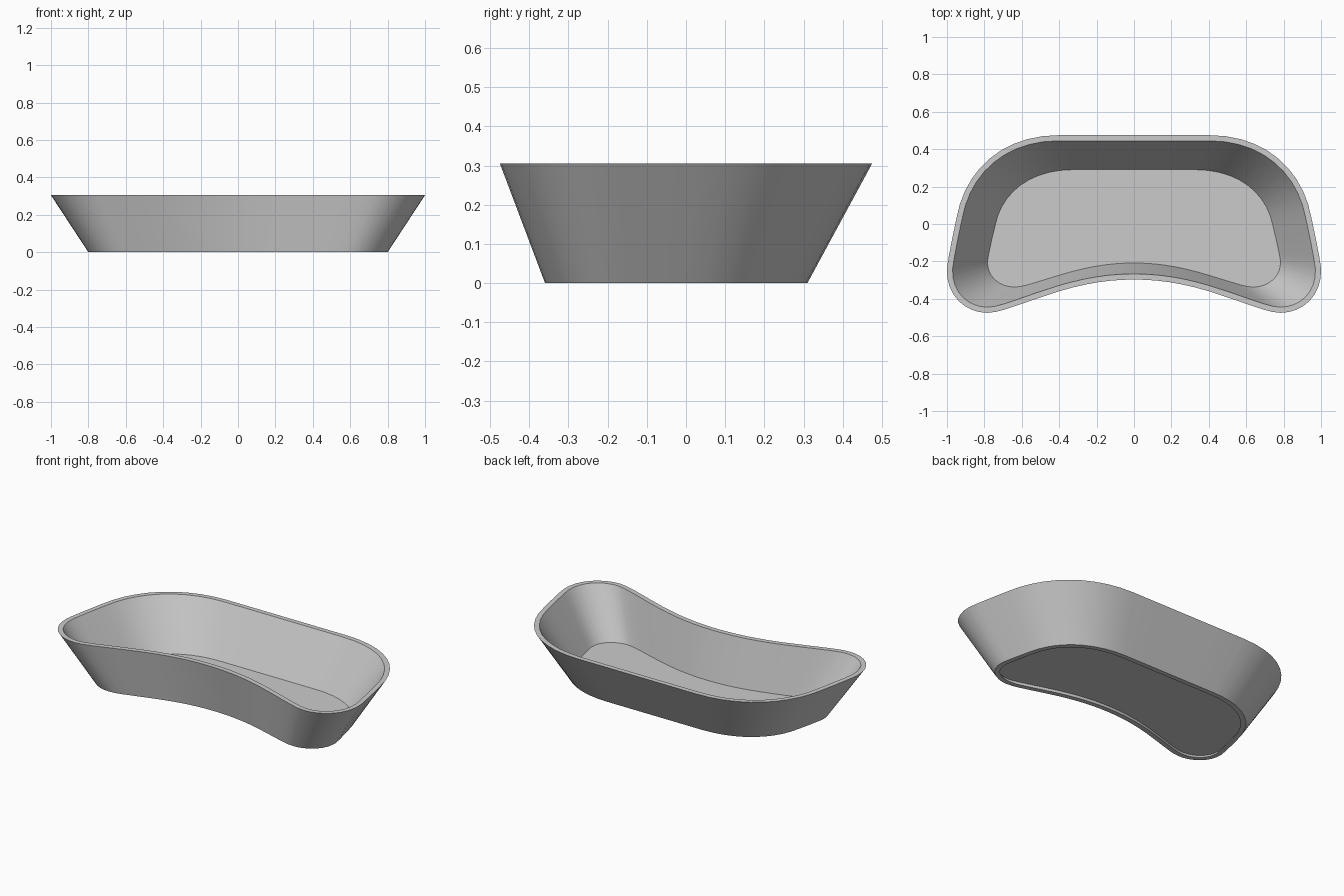
import bpy, bmesh
from mathutils import Vector
from mathutils.geometry import interpolate_bezier

if "Cube" in bpy.data.objects:
    bpy.data.objects.remove(bpy.data.objects["Cube"])

H, WALL, FLOOR_Z = 0.305, 0.03, 0.02

# Right half of the rim outline, back centre to front centre, as bezier spans
spans = [
    ((0, .475), (.13, .475), (.27, .475), (.40, .475), 2),
    ((.40, .475), (.70, .475), (.90, .29), (.945, .03), 10),
    ((.945, .03), (.96, -.04), (.975, -.11), (.987, -.18), 2),
    ((.987, -.18), (1.03, -.36), (.91, -.475), (.78, -.475), 9),
    ((.78, -.475), (.71, -.475), (.62, -.43), (.40, -.36), 5),
    ((.40, -.36), (.25, -.315), (.13, -.297), (0, -.297), 6),
]
half = []
for a, b, c, d, n in spans:
    half += interpolate_bezier(Vector(a), Vector(b), Vector(c), Vector(d), n + 1)[:-1]
half.append(Vector((0, -.297)))
k = 1 / max(p.x for p in half)
half = [Vector((p.x * k, p.y)) for p in half]
rim = half + [Vector((-p.x, p.y)) for p in reversed(half[1:-1])]


def section(z):
    """Outer outline at height z, tapering towards the base."""
    t = z / H
    return [Vector((p.x * (.8 + .2 * t), p.y * (.705 + .295 * t) - .025 * (1 - t))) for p in rim]


def inset(pts, d):
    """Move a clockwise outline inwards by d."""
    out = []
    for i, p in enumerate(pts):
        a = (p - pts[i - 1]).normalized()
        b = (pts[(i + 1) % len(pts)] - p).normalized()
        t = (a + b).normalized()
        out.append(p + Vector((t.y, -t.x)) * d / max(t.dot(a), .5))
    return out


def finish(name, bm):
    me = bpy.data.meshes.new(name)
    bm.to_mesh(me)
    bm.free()
    ob = bpy.data.objects.new(name, me)
    bpy.context.collection.objects.link(ob)
    bpy.ops.object.select_all(action='DESELECT')
    ob.select_set(True)
    bpy.context.view_layer.objects.active = ob
    bpy.ops.object.shade_smooth_by_angle()


# Flared wall with flat rim and foot ring
bm = bmesh.new()
loops = [(section(0), 0), (section(H), H), (inset(section(H), WALL), H), (inset(section(0), WALL), 0)]
rings = [[bm.verts.new((p.x, p.y, z)) for p in pts] for pts, z in loops]
for r in range(4):
    A, B = rings[r], rings[(r + 1) % 4]
    for i in range(len(A)):
        j = (i + 1) % len(A)
        bm.faces.new((A[i], A[j], B[j], B[i]))
bmesh.ops.recalc_face_normals(bm, faces=bm.faces)
finish("basin_wall", bm)

# Floor, slightly raised inside the wall
bm = bmesh.new()
f = bm.faces.new([bm.verts.new((p.x, p.y, FLOOR_Z)) for p in inset(section(FLOOR_Z), WALL)])
f.normal_update()
if f.normal.z < 0:
    f.normal_flip()
bmesh.ops.triangulate(bm, faces=[f])
finish("basin_floor", bm)
